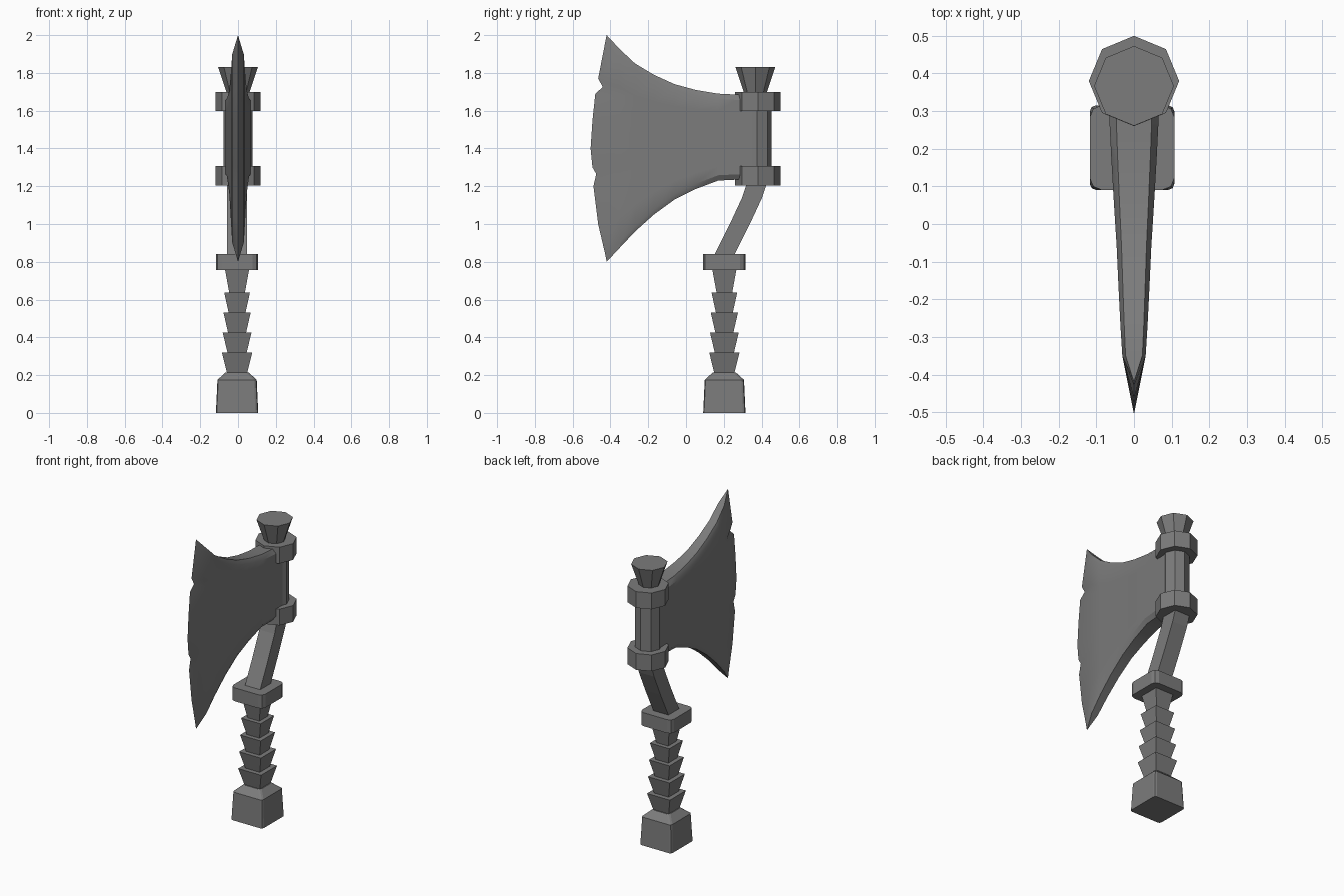
import bpy, bmesh, math

cube = bpy.data.objects.get("Cube")
if cube:
    bpy.data.objects.remove(cube, do_unlink=True)

GREY = (0.2, 0.2, 0.2, 1)
mat = bpy.data.materials.new("dark grey metal")
mat.use_nodes = True
mat.diffuse_color = GREY
mat.node_tree.nodes["Principled BSDF"].inputs["Base Color"].default_value = GREY


def finish(name, bm, smooth=False):
    bmesh.ops.recalc_face_normals(bm, faces=bm.faces)
    mesh = bpy.data.meshes.new(name)
    bm.to_mesh(mesh)
    bm.free()
    obj = bpy.data.objects.new(name, mesh)
    bpy.context.collection.objects.link(obj)
    mesh.materials.append(mat)
    if smooth:
        bpy.ops.object.select_all(action="DESELECT")
        obj.select_set(True)
        bpy.context.view_layer.objects.active = obj
        bpy.ops.object.shade_smooth_by_angle(angle=math.radians(30))
    return obj


def loft(name, rings, closed=True, smooth=False):
    """Skin a list of equal-length point rings and cap both ends."""
    bm = bmesh.new()
    loops = [[bm.verts.new(p) for p in ring] for ring in rings]
    n = len(loops[0])
    for a, b in zip(loops, loops[1:]):
        for i in range(n):
            j = (i + 1) % n
            bm.faces.new((a[i], a[j], b[j], b[i]))
    bm.faces.new(loops[0])
    if closed:
        bm.faces.new(loops[-1])
    else:
        bmesh.ops.remove_doubles(bm, verts=bm.verts, dist=0.0005)
    return finish(name, bm, smooth)


def octagon(r, y, z):
    return [(r * math.cos(i * math.pi / 4), y + r * math.sin(i * math.pi / 4), z)
            for i in range(8)]


def square(h, y, z, x=-0.005, round_by=0.0):
    if not round_by:
        return [(x + sx * h, y + sy * h, z)
                for sx, sy in ((-1, -1), (1, -1), (1, 1), (-1, 1))]
    ring = []
    for k, (sx, sy) in enumerate(((1, 1), (-1, 1), (-1, -1), (1, -1))):
        for step in range(3):
            a = (k + step / 2) * math.pi / 2
            ring.append((x + sx * (h - round_by) + round_by * math.cos(a),
                         y + sy * (h - round_by) + round_by * math.sin(a), z))
    return ring


# Pommel and grip
GRIP_Y = 0.203
loft("pommel", [square(h, GRIP_Y, z, round_by=0.015)
                for h, z in ((0.112, 0), (0.104, 0.175), (0.06, 0.215))])
for k in range(5):
    z = 0.21 + 0.106 * k
    top = 0.76 if k == 4 else z + 0.109
    loft(f"grip_wrap_{k + 1}", [square(0.053 - 0.003 * k, GRIP_Y, z),
                                square(0.08 - 0.004 * k, GRIP_Y, top)])
loft("grip_collar", [square(0.112, GRIP_Y, z, round_by=0.03) for z in (0.757, 0.842)])

# Bent neck between the grip and the head
loft("neck", [square(0.053, y, z) for y, z in
              ((0.2, 0.83), (0.285, 1.0), (0.35, 1.14), (0.38, 1.23))])

# Head column with its two bands and flared cap
HEAD_Y = 0.38
loft("head_column", [octagon(0.078, HEAD_Y - 0.005, z) for z in (1.21, 1.69)])
for name, z in (("lower_band", 1.205), ("upper_band", 1.597)):
    loft(name, [octagon(0.12, HEAD_Y, z + d) for d in (0, 0.103)])
loft("cap", [octagon(0.058, 0.367, 1.69), octagon(0.106, 0.367, 1.832)])

# Blade: stations from the column to the shoulder (y, top, bottom, half thickness)
stations = ((0.38, 1.68, 1.235, 0.068), (0.27, 1.685, 1.235, 0.065),
            (0.17, 1.69, 1.23, 0.06), (0.05, 1.71, 1.185, 0.053),
            (-0.06, 1.74, 1.13, 0.046), (-0.17, 1.79, 1.05, 0.041),
            (-0.27, 1.85, 0.96, 0.036), (-0.35, 1.925, 0.875, 0.031))
# Nicked cutting edge from the upper tip to the lower tip (y, z)
edge = ((-0.42, 2.0), (-0.43, 1.95), (-0.465, 1.77), (-0.44, 1.725), (-0.48, 1.69),
        (-0.495, 1.55), (-0.505, 1.4), (-0.495, 1.3), (-0.475, 1.265), (-0.49, 1.2),
        (-0.465, 1.0), (-0.43, 0.85), (-0.42, 0.8))
last = len(edge) - 1
rings = []
for y, top, bottom, thick in stations:
    side = []
    for i, (_, ez) in enumerate(edge):
        z = bottom + (top - bottom) * (ez - 0.8) / 1.2
        if i == 1:
            z = top - 0.028
        elif i == last - 1:
            z = bottom + 0.028
        t = thick * (0.72 if i in (0, last) else 1)
        side.append((t, y, z))
    rings.append(side + [(-x, y, z) for x, y, z in reversed(side)])
sharp = [(0, y, z) for y, z in edge]
rings.append(sharp + sharp[::-1])


def blade():
    bm = bmesh.new()
    loops = [[bm.verts.new(p) for p in ring] for ring in rings]
    n = len(loops[0])
    for a, b in zip(loops, loops[1:]):
        for i in range(n):
            j = (i + 1) % n
            bm.faces.new((a[i], a[j], b[j], b[i]))
    bm.faces.new(loops[0])
    # Weld both sides together along the cutting edge
    bmesh.ops.remove_doubles(bm, verts=bm.verts, dist=0.0005)
    finish("blade", bm, smooth=True)


blade()
